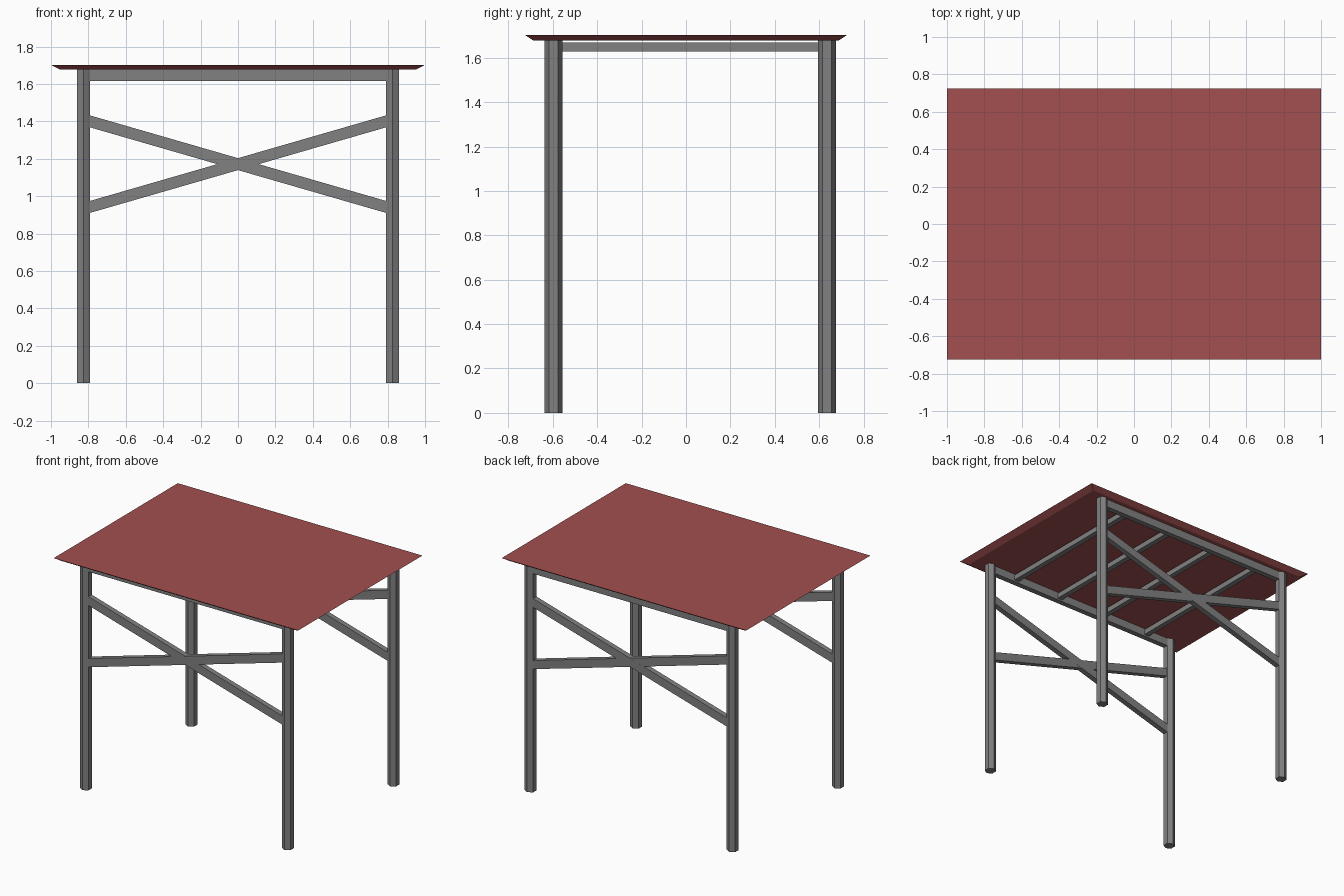
import bpy, bmesh, math
from mathutils import Vector

if "Cube" in bpy.data.objects:
    bpy.data.objects.remove(bpy.data.objects["Cube"])


def material(name, rgb):
    m = bpy.data.materials.new(name)
    m.diffuse_color = (*rgb, 1)
    m.use_nodes = True
    m.node_tree.nodes["Principled BSDF"].inputs["Base Color"].default_value = m.diffuse_color
    return m


GREY = material("grey_metal", (0.22, 0.22, 0.22))
RED = material("dull_red", (0.37, 0.08, 0.08))

LEG_X, FRONT_Y, BACK_Y = 0.826, -0.597, 0.635
TOP_Z = 1.677                       # underside of the top panel


def prism(name, profile, shift, mat, scale=(1, 1, 1)):
    """Loft a flat profile along shift, scaling the far end."""
    bm = bmesh.new()
    n = len(profile)
    a = [bm.verts.new(p) for p in profile]
    b = [bm.verts.new(Vector(p) * Vector(scale) + Vector(shift)) for p in profile]
    bm.faces.new(a)
    bm.faces.new(b[::-1])
    for i in range(n):
        j = (i + 1) % n
        bm.faces.new((a[i], b[i], b[j], a[j]))
    bmesh.ops.recalc_face_normals(bm, faces=bm.faces)
    me = bpy.data.meshes.new(name)
    bm.to_mesh(me)
    bm.free()
    me.materials.append(mat)
    ob = bpy.data.objects.new(name, me)
    bpy.context.collection.objects.link(ob)
    return ob


def beam(name, x, z0, z1, height, y, depth):
    """Bar from (-x, z0) to (x, z1) with upright ends."""
    h = height / 2
    y0 = y - depth / 2
    prism(name, [(-x, y0, z0 - h), (x, y0, z1 - h), (x, y0, z1 + h), (-x, y0, z0 + h)],
          (0, depth, 0), GREY)


# Top panel, wider above than below
w, d = 1.0, 0.725
w2, d2 = 0.952, 0.687
prism("top_panel", [(-w, -d, 1.702), (w, -d, 1.702), (w, d, 1.702), (-w, d, 1.702)],
      (0, 0, TOP_Z - 1.702), RED, (w2 / w, d2 / d, 1))

for side, y in (("front", FRONT_Y), ("back", BACK_Y)):
    # Six-sided legs, a corner pointing forward
    for hand, x in (("left", -LEG_X), ("right", LEG_X)):
        ring = [(x + 0.04 * math.sin(k * math.pi / 3),
                 y + 0.04 * math.cos(k * math.pi / 3), 0) for k in range(6)]
        prism(f"{side}_{hand}_leg", ring, (0, 0, TOP_Z), GREY)
    # Long rail and crossed braces
    beam(f"{side}_rail", 0.81, 1.646, 1.646, 0.06, y, 0.04)
    beam(f"{side}_brace_rising", 0.81, 0.937, 1.405, 0.064, y, 0.04)
    beam(f"{side}_brace_falling", 0.81, 1.405, 0.937, 0.064, y, 0.039)

# Cross bars under the panel
for i, x in enumerate((-0.6, -0.2, 0.2, 0.6)):
    r, y0 = 0.02, FRONT_Y
    prism(f"cross_bar_{i + 1}",
          [(x - r, y0, 1.628), (x + r, y0, 1.628), (x + r, y0, 1.668), (x - r, y0, 1.668)],
          (0, BACK_Y - FRONT_Y, 0), GREY)
